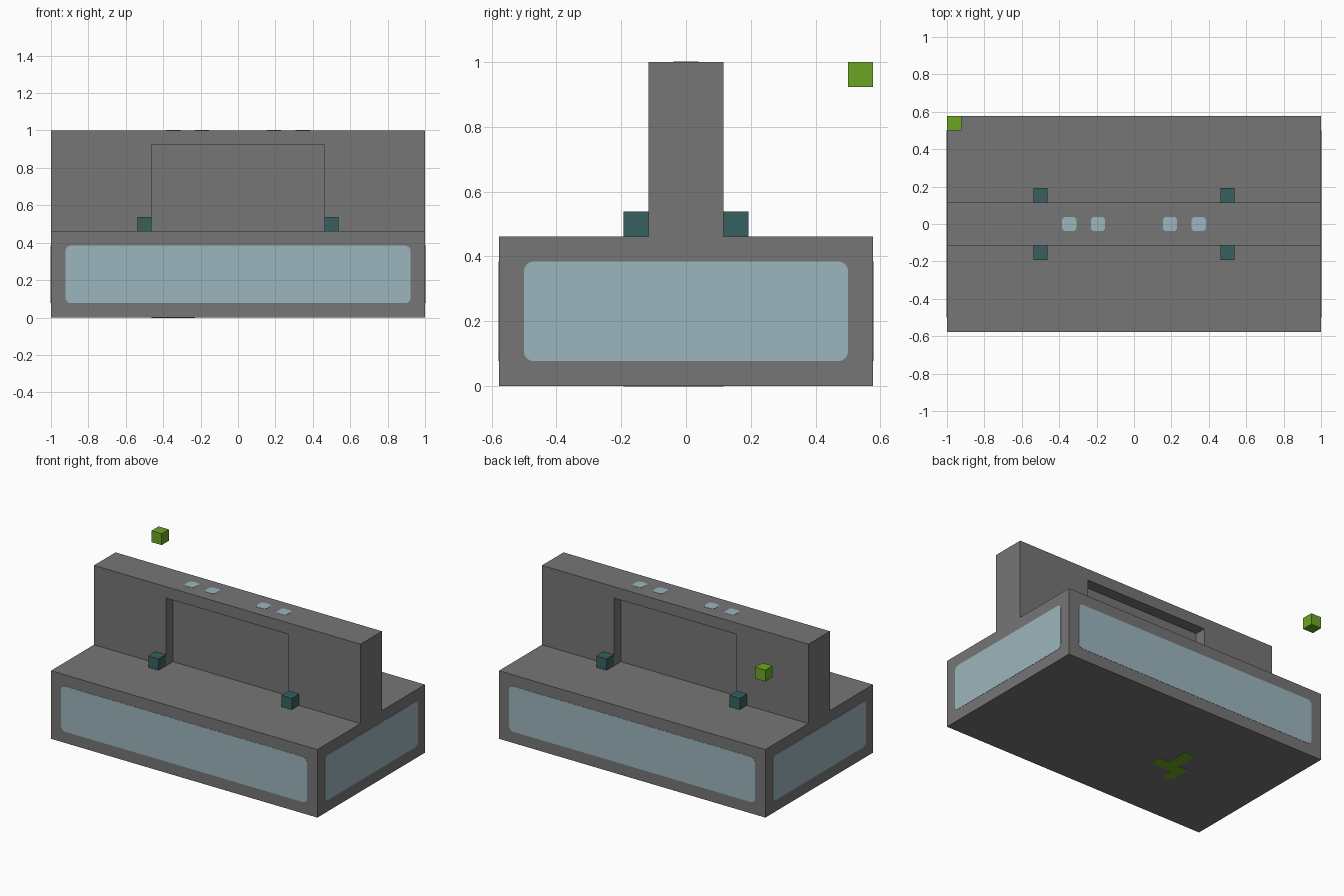
import bpy
import bmesh
from mathutils import Vector

cube = bpy.data.objects.get("Cube")
if cube:
    bpy.data.objects.remove(cube, do_unlink=True)

U = 2 / 26      # one block
SKIN = 0.0015   # how far painted plates stand out


def material(name, colour):
    m = bpy.data.materials.new(name)
    m.use_nodes = True
    m.diffuse_color = (*colour, 1)
    m.node_tree.nodes["Principled BSDF"].inputs["Base Color"].default_value = (*colour, 1)
    return m


GREY = material("stone grey", (0.181, 0.181, 0.181))
PANEL = material("pale blue", (0.333, 0.462, 0.509))
TEAL = material("dark teal", (0.037, 0.120, 0.112))
GREEN = material("leaf green", (0.150, 0.376, 0.016))


def finish(bm, name, mat):
    bmesh.ops.recalc_face_normals(bm, faces=bm.faces[:])
    mesh = bpy.data.meshes.new(name)
    bm.to_mesh(mesh)
    bm.free()
    mesh.materials.append(mat)
    obj = bpy.data.objects.new(name, mesh)
    bpy.context.collection.objects.link(obj)
    return obj


def box(name, centre, size, mat, round_axis=None, radius=0.03):
    """Box; edges along round_axis are rounded when it is given."""
    bm = bmesh.new()
    bmesh.ops.create_cube(bm, size=1)
    for v in bm.verts:
        v.co = Vector(a * b for a, b in zip(v.co, size))
    if round_axis is not None:
        edges = [e for e in bm.edges
                 if abs((e.verts[0].co - e.verts[1].co).normalized()[round_axis]) > 0.9]
        bmesh.ops.bevel(bm, geom=edges, offset=radius, segments=4,
                        profile=0.5, affect='EDGES')
    bmesh.ops.translate(bm, verts=bm.verts[:], vec=centre)
    return finish(bm, name, mat)


def extrude_profile(name, points, half_depth, mat):
    """Outline in x and z, extruded along y."""
    bm = bmesh.new()
    face = bm.faces.new([bm.verts.new((x, -half_depth, z)) for x, z in points])
    out = bmesh.ops.extrude_face_region(bm, geom=[face])
    verts = [g for g in out["geom"] if isinstance(g, bmesh.types.BMVert)]
    bmesh.ops.translate(bm, verts=verts, vec=(0, 2 * half_depth, 0))
    return finish(bm, name, mat)


# Base block
base_top = 6 * U
half_y = 7.5 * U
box("base", (0, 0, 3 * U), (2, 2 * half_y, base_top), GREY)

# Upright wall: an arch-shaped frame with a thin core, recessed on both sides
recess = 6 * U
arch = [(-1, base_top), (-1, 1), (1, 1), (1, base_top),
        (recess, base_top), (recess, 12 * U), (-recess, 12 * U), (-recess, base_top)]
extrude_profile("wall_frame", arch, 1.5 * U, GREY)
box("wall_core", (0, 0, 9 * U), (2 * recess, U, 6 * U), GREY)

for side, where in ((-1, "front"), (1, "back")):
    # Long panels on the base
    box(f"{where}_panel", (0, side * half_y, 3 * U),
        (24 * U, 2 * SKIN, 4 * U), PANEL, 1)
    # Small blocks beside the recess
    for x, hand in ((-6.5 * U, "right"), (6.5 * U, "left")):
        box(f"{where}_{hand}_block", (x, side * 2 * U, 6.5 * U), (U, U, U), TEAL)

# End panels on the base
for side, hand in ((-1, "right"), (1, "left")):
    box(f"{hand}_end_panel", (side, 0, 3 * U),
        (2 * SKIN, 13 * U, 4 * U), PANEL, 0)

# Studs on top of the wall
for i, x in enumerate((-4.5, -2.5, 2.5, 4.5)):
    box(f"top_spot_{i + 1}", (x * U, 0, 1), (U, U, 2 * SKIN), PANEL, 2, 0.02)

# Floating corner cube
box("floating_cube", (-12.5 * U, 7 * U, 12.5 * U), (U, U, U), GREEN)

# Green mark under the base, set out in block cells
for i, (cx, cy) in enumerate(((16, 8), (17, 8), (18, 8), (17, 7), (17, 6), (18, 9))):
    box(f"underside_mark_{i + 1}", (1 - (cx + 0.5) * U, half_y - (cy + 0.5) * U, 0),
        (U, U, 2 * SKIN), GREEN)
